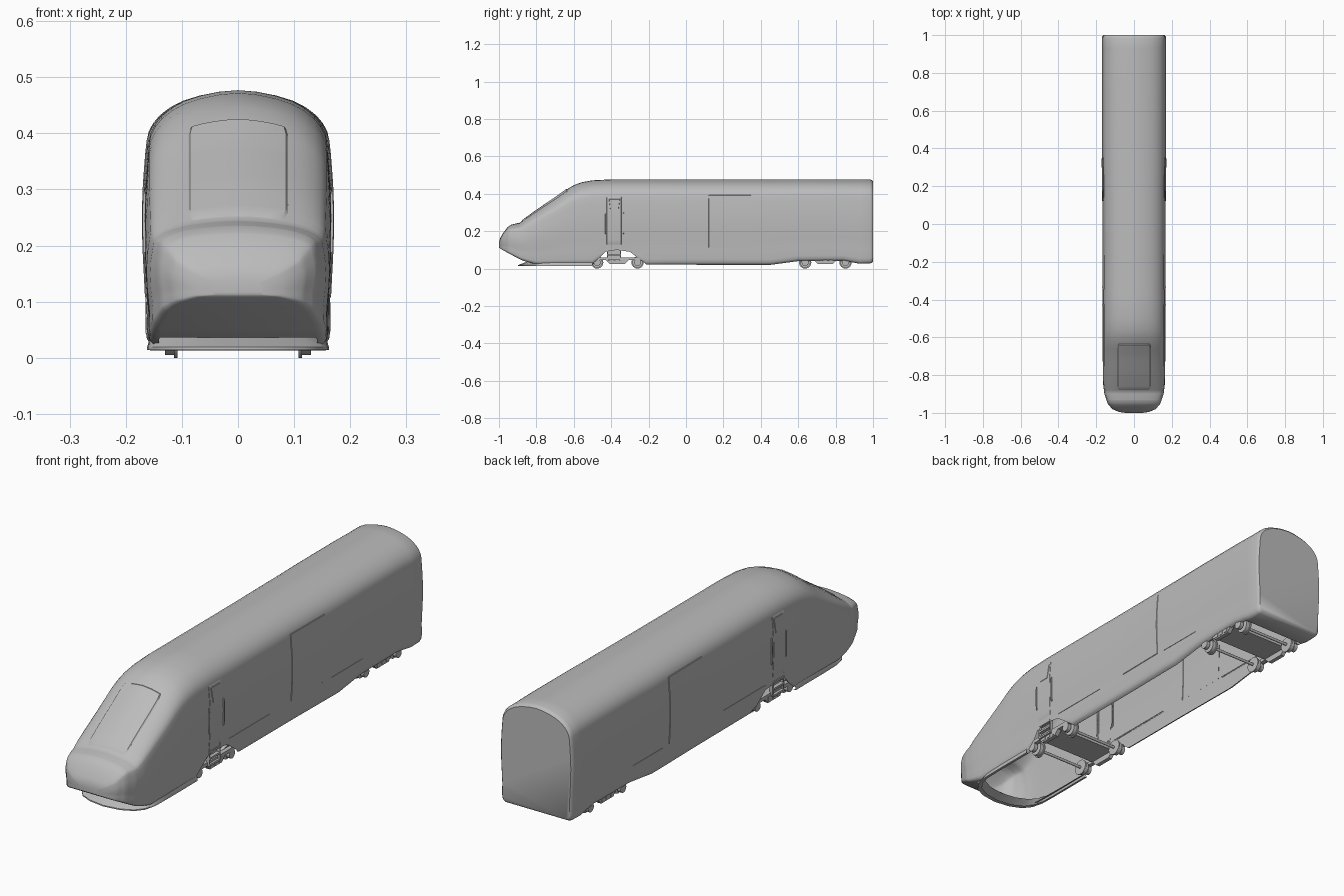
import bpy, bmesh, math
from mathutils import Matrix, Vector

if "Cube" in bpy.data.objects:
    bpy.data.objects.remove(bpy.data.objects["Cube"])

grey = bpy.data.materials.new("body_grey")
grey.diffuse_color = (0.5, 0.5, 0.5, 1)
grey.use_nodes = True
grey.node_tree.nodes["Principled BSDF"].inputs["Base Color"].default_value = grey.diffuse_color


def lerp(table, v):
    if v <= table[0][0]:
        return table[0][1]
    for (a, p), (b, q) in zip(table, table[1:]):
        if v <= b:
            return p + (q - p) * (v - a) / (b - a)
    return table[-1][1]


def finish(name, bm, angle=35):
    bmesh.ops.recalc_face_normals(bm, faces=bm.faces)
    me = bpy.data.meshes.new(name)
    bm.to_mesh(me)
    bm.free()
    me.materials.append(grey)
    ob = bpy.data.objects.new(name, me)
    bpy.context.collection.objects.link(ob)
    bpy.ops.object.select_all(action='DESELECT')
    ob.select_set(True)
    bpy.context.view_layer.objects.active = ob
    bpy.ops.object.shade_smooth_by_angle(angle=math.radians(angle))
    return ob


# Body curves along y: half width, roof line, lower edge, bogie arch
WIDTH = [(-1, .045), (-.995, .08), (-.98, .115), (-.95, .14), (-.9, .157), (-.85, .163),
         (-.7, .166), (.15, .167), (.4, .17), (1, .17)]
TOP = [(-1, .14), (-.995, .16), (-.98, .187), (-.955, .221), (-.935, .235), (-.91, .241),
       (-.89, .245), (-.86, .267), (-.8, .311), (-.7, .378), (-.64, .422), (-.6, .446),
       (-.56, .461), (-.5, .472), (-.4, .477), (1, .477)]
LOW = [(-1, .112), (-.98, .099), (-.93, .072), (-.88, .046), (-.85, .036), (-.8, .022),
       (.45, .02), (.6, .04), (.84, .042), (.93, .026), (1, .028)]
ARCH = [(-.5, .02), (-.43, .09), (-.37, .1), (-.3, .09), (-.24, .045), (-.21, .02)]
# Cross-section: height fraction against width fraction
PROF = [((z - .02) / .457, u) for z, u in (
    (.02, .86), (.024, .92), (.034, .955), (.05, .97), (.1, .965), (.15, .98), (.2, .995),
    (.25, 1), (.3, .993), (.35, .972), (.385, .955), (.4, .935), (.415, .89), (.43, .82),
    (.445, .71), (.457, .58), (.467, .4), (.474, .2), (.477, 0))]
ROOF = sorted((u, t) for t, u in PROF if t > .5)


def wall_x(y, z):
    lo, hi = lerp(LOW, y), lerp(TOP, y)
    return lerp(WIDTH, y) * lerp(PROF, (z - lo) / (hi - lo))


def roof_z(x, y):
    lo, hi = lerp(LOW, y), lerp(TOP, y)
    return lo + (hi - lo) * lerp(ROOF, abs(x) / lerp(WIDTH, y))


# Body shell, open underneath between the ends
bm = bmesh.new()
stations = sorted({p[0] for c in (WIDTH, TOP, LOW, ARCH) for p in c if p[0] < 1}
                  | {-.99, -.97, -.75, -.66, -.1, 0, .3, .75, .9, .985})
rings = []
for y, s in [(y, 1) for y in stations] + [(.994, .985), (1, .955)]:
    lo, hi, arch = lerp(LOW, y), lerp(TOP, y), lerp(ARCH, y)
    half = []
    for t, u in PROF:
        z = lo + t * (hi - lo)
        x = lerp(WIDTH, y) * u
        if -.5 < y < -.21 and z < .13 and arch > lo:
            z = arch + (z - lo) * (.13 - arch) / (.13 - lo)
            x = wall_x(y, z)
        half.append((x * s, .25 + (z - .25) * s))
    pts = half + [(-x, z) for x, z in half[-2::-1]]
    rings.append((y, [bm.verts.new((x, y, z)) for x, z in pts]))
for (y0, a), (y1, b) in zip(rings, rings[1:]):
    for i in range(len(a) - 1):
        bm.faces.new((a[i], a[i + 1], b[i + 1], b[i]))
    if y1 <= -.84 or y0 >= .89:
        bm.faces.new((a[-1], a[0], b[0], b[-1]))
bm.faces.new(rings[0][1])
bm.faces.new(rings[-1][1])
finish("body_shell", bm, 40)


# Plates that hug the shell; their rim dips just below the surface
def plate(name, point, na, nb, rim=.03):
    bm = bmesh.new()

    def steps(n):
        return [0, rim] + [rim + (1 - 2 * rim) * i / n for i in range(1, n)] + [1 - rim, 1]
    A, B = steps(na), steps(nb)
    g = [[bm.verts.new(point(a, b, -1 if a in (0, 1) or b in (0, 1) else 1))
          for b in B] for a in A]
    for i in range(len(A) - 1):
        for j in range(len(B) - 1):
            bm.faces.new((g[i][j], g[i + 1][j], g[i + 1][j + 1], g[i][j + 1]))
    return finish(name, bm, 30)


def side_plate(name, y0, y1, z0, z1, off=.002, taper=0, rim=.03):
    for s in (-1, 1):
        def point(a, b, k):
            z = z0 + (z1 - z0) * b
            m = (y0 + y1) / 2
            y = m + (y0 + (y1 - y0) * a - m) * (1 - taper * (1 - b))
            return (s * (wall_x(y, z) + k * off), y, z)
        plate(name, point, 3, 10, rim)


side_plate("side_door", .12, .35, .11, .395, rim=.012)
side_plate("cab_door", -.425, -.345, .125, .385, .0012, rim=.02)
side_plate("cab_door_window", -.415, -.35, .305, .375, .003, .3, .06)
side_plate("handrail", -.336, -.33, .18, .305, .004, rim=.08)
side_plate("handrail", -.432, -.427, .18, .3, .004, rim=.08)
side_plate("skirt_seam", -.32, 0, .108, .113, .0015, rim=.1)
side_plate("skirt_seam", .37, .61, .108, .112, .0015, rim=.1)


# Windscreen
def screen(a, b, k):
    y = -.885 + .255 * b
    w = .093 * (1 - .15 * max(0, 1 - b / .12) ** 2 - .1 * max(0, (b - .88) / .12) ** 2)
    x = w * (2 * a - 1)
    return (x, y, roof_z(x, y) + .004 * k)


plate("windscreen", screen, 8, 14, .04)

# Front deflector: flared lip around the nose underside
bm = bmesh.new()
lip = [(.162, -.5), (.162, -.7), (.16, -.78), (.148, -.83), (.12, -.865), (.07, -.888), (0, -.898)]
lip = lip + [(-x, y) for x, y in lip[-2::-1]]
rows = []
for x, y in lip:
    f = max(0, min(1, (-y - .6) / .25))
    rows.append([bm.verts.new(p) for p in ((x * .94, y + .02 * f, .013), (x, y, .014), (x, y, .019),
                                           (x * .97, y + .045 * f, .036))])
for a, b in zip(rows, rows[1:]):
    for i in range(3):
        bm.faces.new((a[i], b[i], b[i + 1], a[i + 1]))
finish("front_deflector", bm)


def box(bm, x0, x1, y0, y1, z0, z1):
    m = Matrix.Translation(((x0 + x1) / 2, (y0 + y1) / 2, (z0 + z1) / 2)) @ \
        Matrix.Diagonal((x1 - x0, y1 - y0, z1 - z0, 1))
    bmesh.ops.create_cube(bm, size=1, matrix=m)


def rod(bm, x0, x1, y, z, r, n=24):
    m = Matrix.Translation(((x0 + x1) / 2, y, z)) @ Matrix.Rotation(math.pi / 2, 4, 'Y')
    bmesh.ops.create_cone(bm, cap_ends=True, segments=n, radius1=r, radius2=r,
                          depth=x1 - x0, matrix=m)


# Bogies: axles, flanged wheels, side frames and centre plate
for name, yc in (("front", -.367), ("rear", .745)):
    wheels, frame = bmesh.new(), bmesh.new()
    for ya in (yc - .108, yc + .108):
        rod(wheels, -.15, .15, ya, .033, .006, 12)
        for s in (-1, 1):
            for a, b, r in ((.108, .114, .033), (.114, .13, .028)):
                rod(wheels, min(s * a, s * b), max(s * a, s * b), ya, .033, r)
            rod(frame, s * .146 - .008, s * .146 + .008, ya, .033, .019, 16)
    for s in (-1, 1):
        # side frame with a dropped middle
        prof = [(-.125, .045), (-.06, .045), (-.04, .024), (.04, .024), (.06, .045), (.125, .045),
                (.115, .06), (-.115, .06)]
        f = frame.faces.new([frame.verts.new((s * .136, yc + y, z)) for y, z in prof])
        ext = bmesh.ops.extrude_face_region(frame, geom=[f])["geom"]
        bmesh.ops.translate(frame, vec=(s * .018, 0, 0),
                            verts=[v for v in ext if isinstance(v, bmesh.types.BMVert)])
        frame.faces.new([v for v in [frame.verts.new((s * .136, yc + y, z)) for y, z in prof]])
        for dy in (-.03, 0, .03):
            box(frame, s * .15 - .006, s * .15 + .006, yc + dy - .009, yc + dy + .009, .03, .05)
    box(frame, -.14, .14, yc - .065, yc + .065, .048, .06)
    finish(name + "_wheels", wheels)
    finish(name + "_bogie_frame", frame)

# Boarding steps below the cab doors
bm = bmesh.new()
for s in (-1, 1):
    c = s * .156
    for y in (-.42, -.35):
        box(bm, c - .006, c + .006, y - .003, y + .003, .045, .12)
    for z in (.047, .075, .103):
        box(bm, c - .009, c + .007, -.42, -.35, z - .004, z + .004)
    box(bm, s * .146 - .002, s * .146 + .002, -.42, -.35, .047, .11)
finish("boarding_steps", bm)
